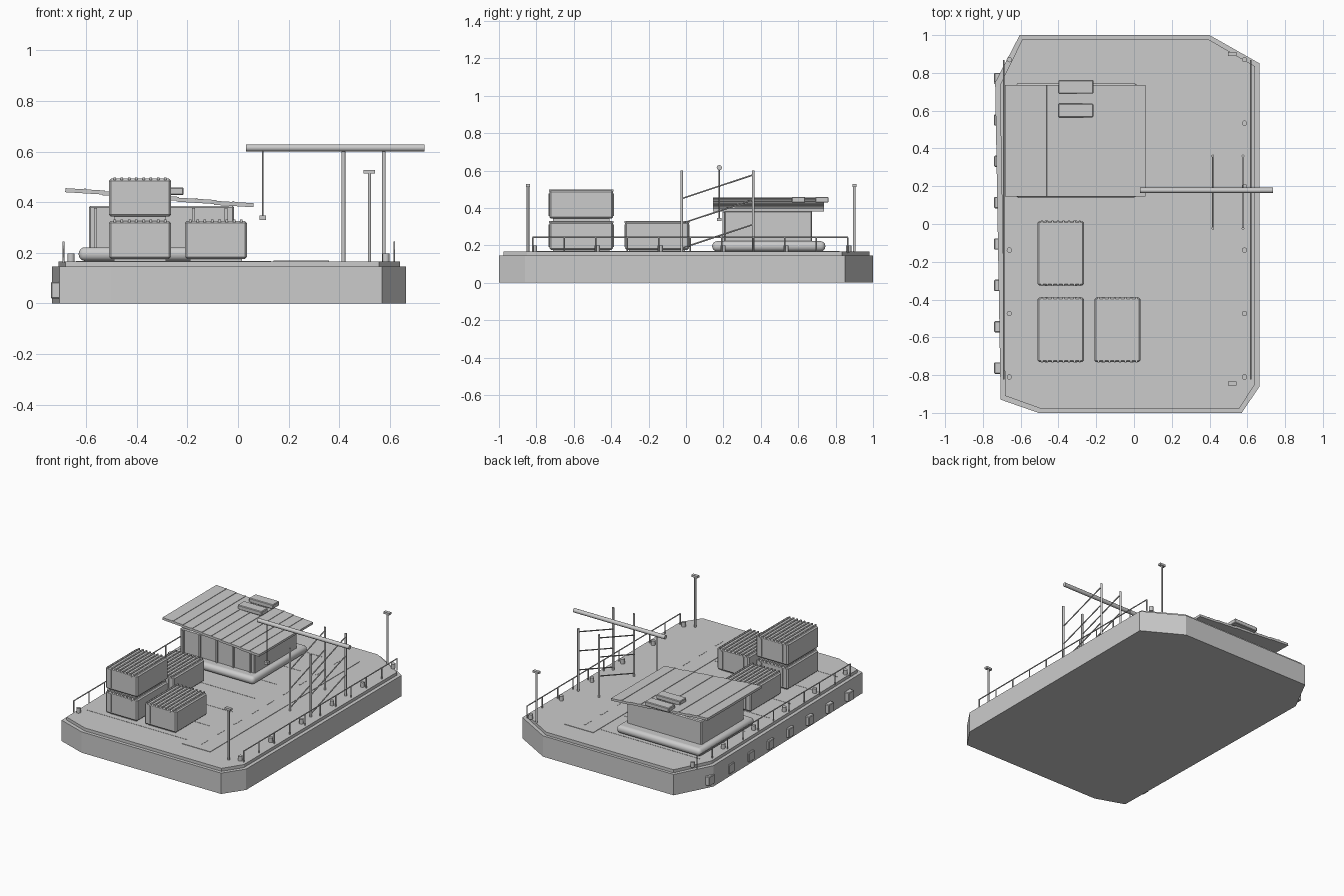
import bpy, bmesh, math
from mathutils import Vector

if "Cube" in bpy.data.objects:
    bpy.data.objects.remove(bpy.data.objects["Cube"])


def finish(name, bm):
    bmesh.ops.recalc_face_normals(bm, faces=bm.faces)
    me = bpy.data.meshes.new(name)
    bm.to_mesh(me)
    bm.free()
    ob = bpy.data.objects.new(name, me)
    bpy.context.collection.objects.link(ob)
    return ob


def prism(name, pts, z0, z1):
    bm = bmesh.new()
    f = bm.faces.new([bm.verts.new((x, y, z0)) for x, y in pts])
    top = bmesh.ops.extrude_face_region(bm, geom=[f])["geom"]
    verts = [v for v in top if isinstance(v, bmesh.types.BMVert)]
    bmesh.ops.translate(bm, verts=verts, vec=(0, 0, z1 - z0))
    return finish(name, bm)


def box(name, x, y, z, bevel=0, segments=1, tilt=0):
    bm = bmesh.new()
    bmesh.ops.create_cube(bm, size=1)
    bmesh.ops.scale(bm, verts=bm.verts, vec=(x[1] - x[0], y[1] - y[0], z[1] - z[0]))
    if bevel:
        bmesh.ops.bevel(bm, geom=bm.edges[:], offset=bevel, segments=segments,
                        profile=0.5, affect='EDGES')
    ob = finish(name, bm)
    ob.location = (sum(x) / 2, sum(y) / 2, sum(z) / 2)
    ob.rotation_euler.y = tilt
    return ob


def rod(name, a, b, r, sides=10):
    a, b = Vector(a), Vector(b)
    bm = bmesh.new()
    bmesh.ops.create_cone(bm, cap_ends=True, segments=sides, radius1=r, radius2=r,
                          depth=(b - a).length)
    for f in bm.faces:
        f.smooth = len(f.verts) == 4
    for e in bm.edges:
        e.smooth = all(len(f.verts) == 4 for f in e.link_faces)
    ob = finish(name, bm)
    ob.location = (a + b) / 2
    ob.rotation_euler = (b - a).to_track_quat('Z', 'Y').to_euler()
    return ob


# Barge hull and slightly inset deck
prism("hull", [(-0.735, 0.75), (-0.706, -0.93), (-0.505, -1), (0.57, -1),
               (0.665, -0.86), (0.665, 0.85), (0.40, 1), (-0.605, 1)], 0, 0.145)
prism("deck", [(-0.71, 0.735), (-0.682, -0.91), (-0.495, -0.977), (0.557, -0.977),
               (0.64, -0.85), (0.64, 0.835), (0.39, 0.98), (-0.59, 0.98)], 0.145, 0.166)

# Deck seams, walkway lane and its dashes
for i in range(7):
    y = -0.75 + 0.25 * i
    box("deck_seam", (-0.64, 0.13), (y - 0.003, y + 0.003), (0.165, 0.1675))
box("walkway", (0.14, 0.36), (-0.82, 0.82), (0.165, 0.169))
for i in range(9):
    y = -0.72 + 0.18 * i
    box("walkway_dash", (0.246, 0.254), (y - 0.04, y + 0.04), (0.168, 0.1705))

# Fenders along the left side
for i in range(8):
    y = 0.77 - 0.219 * i
    box("fender", (-0.74, -0.70), (y - 0.03, y + 0.03), (0.02, 0.085), 0.004)

# Bollards and railings on both sides
for bx, rx in ((-0.66, -0.69), (0.585, 0.618)):
    for i in range(6):
        y = -0.81 + 0.336 * i
        rod("bollard", (bx, y, 0.165), (bx, y, 0.198), 0.014, 12)
    for i in range(11):
        y = -0.82 + 0.1685 * i
        rod("rail_post", (rx, y, 0.16), (rx, y, 0.243), 0.004, 6)
    rod("top_rail", (rx, -0.82, 0.242), (rx, 0.865, 0.242), 0.004, 6)


# Cargo containers with roof ribs and end bars
def container(x, y, z):
    w, d, h = 0.245, 0.34, 0.15
    box("container", (x, x + w), (y, y + d), (z, z + h), 0.008)
    for i in range(8):
        cx = x + 0.022 + i * (w - 0.044) / 7
        box("container_roof_rib", (cx - 0.005, cx + 0.005), (y - 0.003, y + d + 0.003),
            (z + h - 0.006, z + h + 0.005))
    for cx in (x + 0.042, x + w - 0.042):
        for cy in (y, y + d):
            box("container_end_bar", (cx - 0.004, cx + 0.004), (cy - 0.004, cy + 0.004),
                (z + 0.015, z + h - 0.015))


for cx, cy, cz in ((-0.51, -0.73, 0.176), (-0.51, -0.73, 0.343),
                   (-0.21, -0.73, 0.176), (-0.51, -0.325, 0.176)):
    container(cx, cy, cz)
    if cz < 0.3:
        box("container_skid", (cx + 0.02, cx + 0.225), (cy + 0.02, cy + 0.32), (0.165, 0.178))
box("container_spacer", (-0.49, -0.285), (-0.71, -0.41), (0.325, 0.345))

# Cabin on a rounded plinth
plinth = box("cabin_plinth", (-0.63, 0.02), (0.14, 0.745), (0.168, 0.222), 0.025, 4)
for p in plinth.data.polygons:
    p.use_smooth = p.area < 0.1
box("cabin_body", (-0.59, -0.015), (0.205, 0.673), (0.21, 0.385), 0.006)
for i in range(5):
    x = -0.563 + 0.129 * i
    box("cabin_front_rib", (x - 0.006, x + 0.006), (0.196, 0.21), (0.22, 0.378))

# Sloping roof made of overlapping sheets, with two roof units
for i in range(5):
    x, z = -0.605 + 0.147 * i, 0.443 - 0.0125 * i
    box("roof_sheet", (x - 0.078, x + 0.078), (0.145, 0.737), (z - 0.008, z + 0.008),
        tilt=math.radians(3.5))
    box("roof_batten", (x - 0.004, x + 0.004), (0.145, 0.737), (z + 0.005, z + 0.011),
        tilt=math.radians(3.5))
for y in (0.565, 0.69):
    box("roof_unit", (-0.40, -0.215), (y, y + 0.072), (0.428, 0.459), 0.004)

# Loading frame: four posts with rising braces, overhead beam and hook line
for x in (0.417, 0.577):
    for y in (-0.023, 0.36):
        rod("frame_post", (x, y, 0.165), (x, y, 0.60), 0.0075)
    for z in (0.185, 0.317, 0.45):
        rod("frame_brace", (x, -0.023, z), (x, 0.36, z + 0.127), 0.004, 6)
rod("overhead_beam", (0.032, 0.178, 0.615), (0.737, 0.178, 0.615), 0.014, 12)
rod("hook_cable", (0.098, 0.178, 0.34), (0.098, 0.178, 0.61), 0.003, 6)
box("hook_block", (0.085, 0.111), (0.165, 0.191), (0.329, 0.347))

# Deck lamps
for y in (-0.845, 0.9):
    rod("lamp_pole", (0.52, y, 0.165), (0.52, y, 0.517), 0.007)
    box("lamp_head", (0.497, 0.542), (y - 0.011, y + 0.011), (0.513, 0.527))
